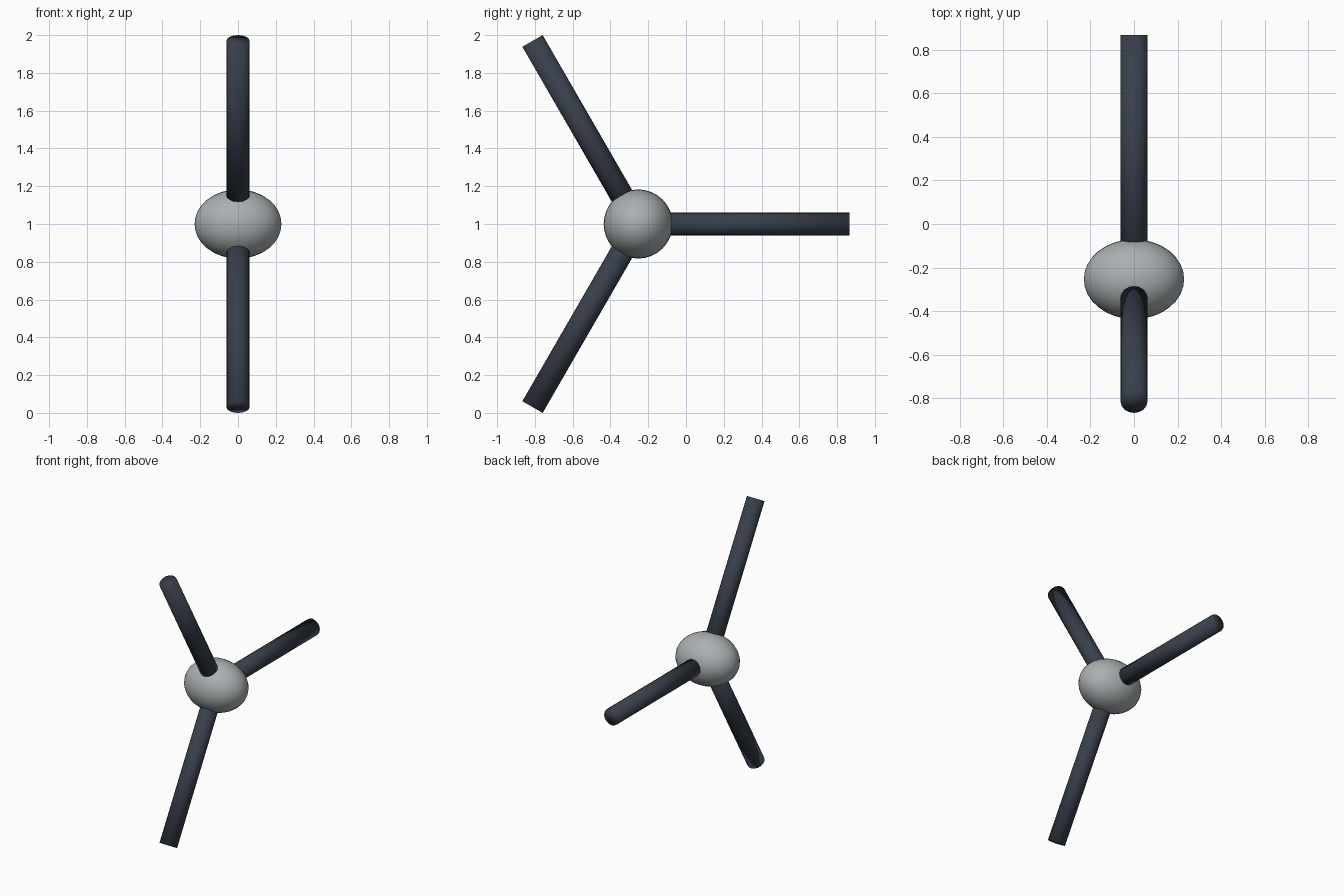
import bpy
import math
from mathutils import Vector

if "Cube" in bpy.data.objects:
    bpy.data.objects.remove(bpy.data.objects["Cube"], do_unlink=True)

CENTRE = Vector((0, -0.253, 1.0))
ARM_LENGTH = 1.119
ARM_RADIUS = 0.062


def make_material(name, colour):
    mat = bpy.data.materials.new(name)
    mat.diffuse_color = colour
    mat.use_nodes = True
    mat.node_tree.nodes["Principled BSDF"].inputs["Base Color"].default_value = colour
    return mat


def finish(name, mat):
    obj = bpy.context.object
    obj.name = name
    obj.data.materials.append(mat)
    bpy.ops.object.shade_smooth()
    return obj


hub_grey = make_material("light grey", (0.40, 0.43, 0.44, 1))
arm_slate = make_material("dark slate", (0.04, 0.05, 0.07, 1))

# Hub: a ball stretched along its axle
bpy.ops.mesh.primitive_uv_sphere_add(segments=32, ring_count=16, radius=1,
                                     location=CENTRE, rotation=(0, math.pi / 2, 0))
hub = finish("hub", hub_grey)
hub.scale = (0.183, 0.183, 0.23)

# Three round arms spaced evenly about the axle
for name, degrees in (("rear_arm", 0), ("upper_arm", 120), ("lower_arm", 240)):
    angle = math.radians(degrees)
    direction = Vector((0, math.cos(angle), math.sin(angle)))
    bpy.ops.mesh.primitive_cylinder_add(vertices=16, radius=ARM_RADIUS, depth=ARM_LENGTH,
                                        location=CENTRE + direction * ARM_LENGTH / 2,
                                        rotation=(angle - math.pi / 2, 0, 0))
    finish(name, arm_slate)
